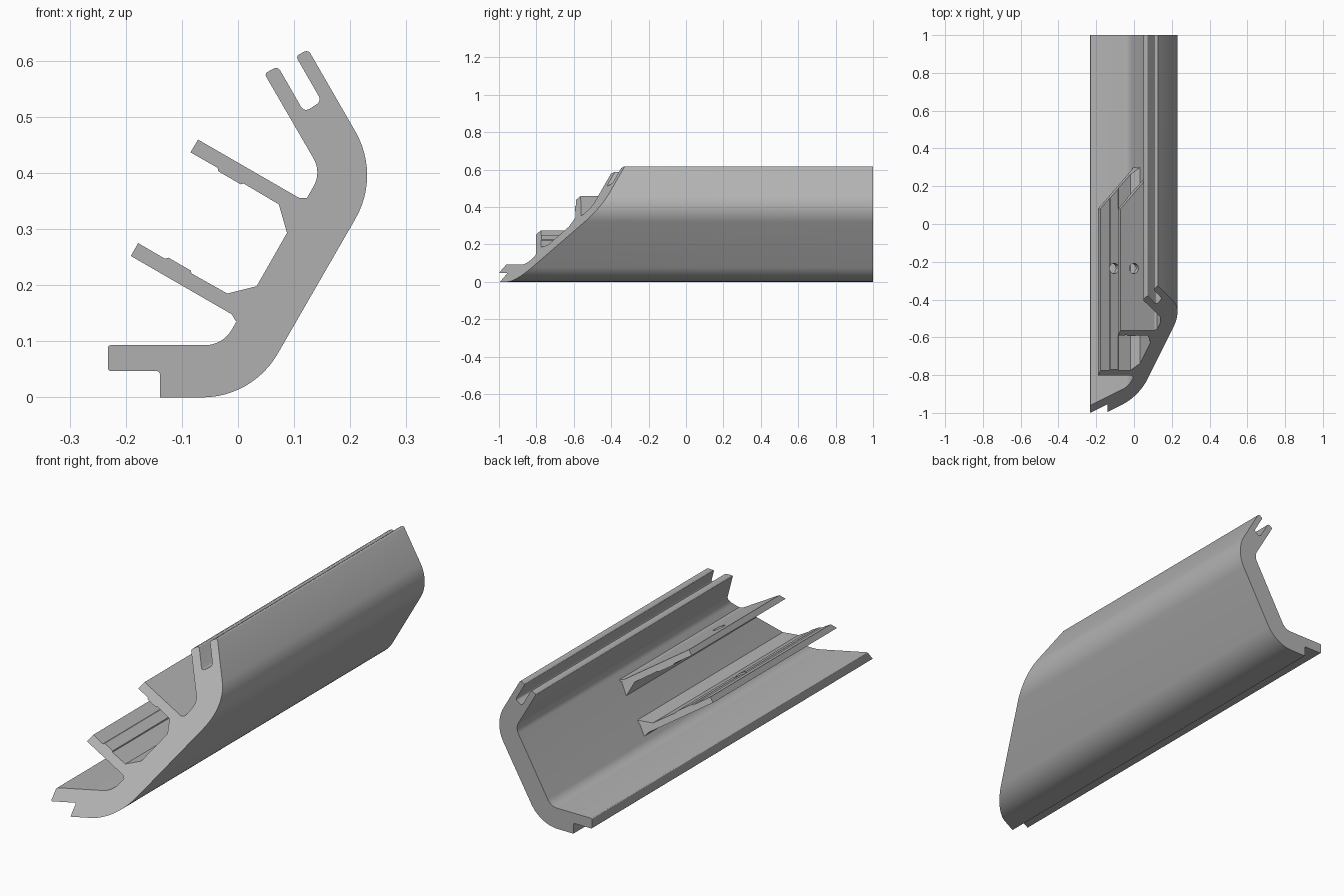
import bpy, bmesh, math
from mathutils import Vector

cube = bpy.data.objects.get("Cube")
if cube:
    bpy.data.objects.remove(cube, do_unlink=True)

grey = bpy.data.materials.new("plain_grey")
grey.use_nodes = True
colour = (0.45, 0.45, 0.45, 1)
grey.diffuse_color = colour
grey.node_tree.nodes["Principled BSDF"].inputs["Base Color"].default_value = colour

UP = Vector((0.5, math.sqrt(0.75)))      # along the sloping wall
OUT = Vector((math.sqrt(0.75), -0.5))    # from fin tip towards the wall


def rounded(corners, steps=12):
    """Profile of (x, z, radius) corners with true arcs."""
    points = []
    for i, (x, z, r) in enumerate(corners):
        p = Vector((x, z))
        if r == 0:
            points.append(p)
            continue
        a = (Vector(corners[i - 1][:2]) - p).normalized()
        b = (Vector(corners[(i + 1) % len(corners)][:2]) - p).normalized()
        half = a.angle(b) / 2
        centre = p + (a + b).normalized() * r / math.sin(half)
        start = p + a * r / math.tan(half) - centre
        end = p + b * r / math.tan(half) - centre
        sweep = math.pi - 2 * half
        n = steps if r > 0.02 else 3
        for k in range(n + 1):
            t = k / n
            points.append(centre + (start * math.sin((1 - t) * sweep)
                                    + end * math.sin(t * sweep)) / math.sin(sweep))
    return points


def extrude(name, points, back):
    """Run a profile along y from the mitred front to the given back end."""
    bm = bmesh.new()
    front = [bm.verts.new((p.x, -0.925 + p.dot(UP), p.y)) for p in points]
    rear = [bm.verts.new((p.x, back(p), p.y)) for p in points]
    bm.faces.new(front)
    bm.faces.new(rear[::-1])
    for i in range(len(points)):
        bm.faces.new((front[i - 1], rear[i - 1], rear[i], front[i]))
    bmesh.ops.recalc_face_normals(bm, faces=bm.faces)
    mesh = bpy.data.meshes.new(name)
    bm.to_mesh(mesh)
    bm.free()
    mesh.materials.append(grey)
    obj = bpy.data.objects.new(name, mesh)
    bpy.context.collection.objects.link(obj)
    return obj


# Main bent wall with the stepped lip and the forked top edge
wall = extrude("bent_wall", rounded([
    (-0.139, 0, 0), (0.026, 0, 0.155), (0.254, 0.396, 0.155),
    (0.125, 0.62, 0.008), (0.103, 0.608, 0.006),
    (0.149, 0.528, 0.01), (0.118, 0.508, 0.01),
    (0.071, 0.59, 0.008), (0.047, 0.577, 0.006),
    (0.149, 0.401, 0.05), (-0.027, 0.093, 0.055),
    (-0.232, 0.093, 0.005), (-0.232, 0.047, 0.005), (-0.139, 0.047, 0.006),
]), lambda p: 1)
bpy.ops.object.select_all(action='DESELECT')
wall.select_set(True)
bpy.context.view_layer.objects.active = wall
bpy.ops.object.shade_smooth_by_angle(angle=math.radians(25))

# Drill that passes through both fins
bpy.ops.mesh.primitive_cylinder_add(
    vertices=32, radius=0.027, depth=0.5,
    location=(-0.047, -0.235, 0.337), rotation=(0, math.radians(30), 0))
drill = bpy.context.object
drill.name = "fin_drill"
drill.hide_render = True
drill.hide_set(True)

# Two mirrored fins, each with a raised pad and a slanted back end
fin = [Vector(p) for p in (
    (-0.191, 0.252), (-0.011, 0.148), (-0.004, 0.136), (0.012, 0.14),
    (0.043, 0.2), (0.033, 0.198), (-0.019, 0.185), (-0.083, 0.221),
    (-0.084, 0.226), (-0.124, 0.249), (-0.13, 0.247), (-0.178, 0.275))]
middle = 0.2425
mirrored = [p + UP * 2 * (middle - p.dot(UP)) for p in fin]
for name, points in (("lower_fin", fin), ("upper_fin", mirrored)):
    tip = min(p.dot(OUT) for p in points)
    obj = extrude(name, points, lambda p: min(0.3, 0.08 + p.dot(OUT) - tip))
    cut = obj.modifiers.new("hole", 'BOOLEAN')
    cut.object = drill
    cut.operation = 'DIFFERENCE'
    cut.solver = 'EXACT'
